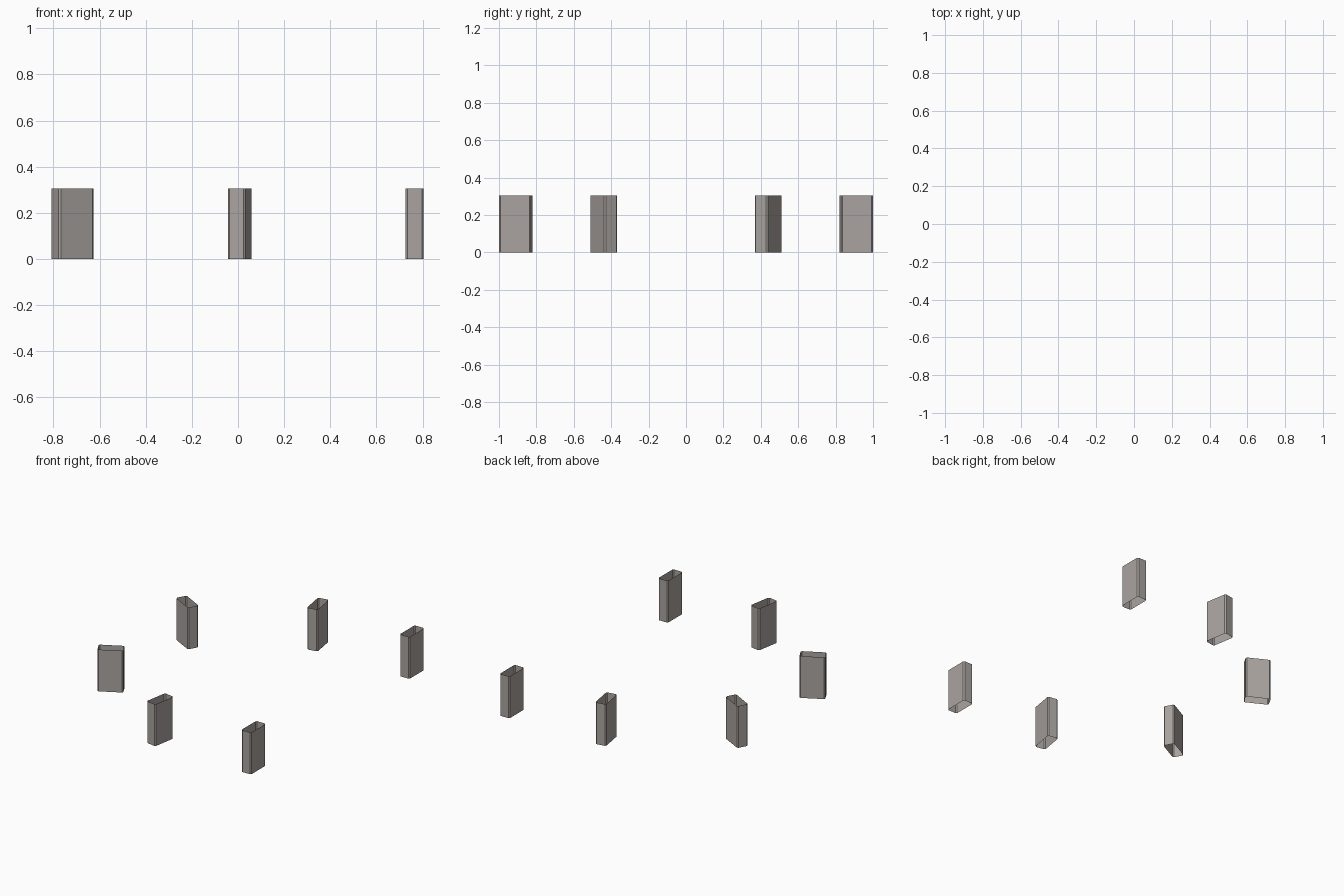
import bpy, bmesh, math

if "Cube" in bpy.data.objects:
    bpy.data.objects.remove(bpy.data.objects["Cube"])

HEIGHT = 0.305
HX, HY, CH = 0.039, 0.086, 0.008   # half width, half length, corner chamfer

grey = bpy.data.materials.new("warm_grey")
grey.diffuse_color = (0.40, 0.37, 0.35, 1.0)
grey.use_nodes = True
grey.node_tree.nodes["Principled BSDF"].inputs["Base Color"].default_value = grey.diffuse_color


def sleeve(name, x, y, turn):
    """Open-ended rectangular sleeve with chamfered corners, turned clockwise."""
    profile = [(HX, -HY + CH), (HX, HY - CH), (HX - CH, HY), (-HX + CH, HY),
               (-HX, HY - CH), (-HX, -HY + CH), (-HX + CH, -HY), (HX - CH, -HY)]
    c, s = math.cos(-turn), math.sin(-turn)
    pts = [(x + px * c - py * s, y + px * s + py * c) for px, py in profile]
    bm = bmesh.new()
    low = [bm.verts.new((px, py, 0)) for px, py in pts]
    top = [bm.verts.new((px, py, HEIGHT)) for px, py in pts]
    n = len(pts)
    for i in range(n):
        j = (i + 1) % n
        bm.faces.new((low[i], low[j], top[j], top[i]))
    me = bpy.data.meshes.new(name)
    bm.to_mesh(me)
    bm.free()
    me.materials.append(grey)
    ob = bpy.data.objects.new(name, me)
    bpy.context.collection.objects.link(ob)


# Three pairs of leg sleeves, mirrored across y
for label, x, y, deg in (("right", 0.766, 0.914, 0),
                         ("middle", 0.008, 0.910, 9.7),
                         ("left", -0.718, 0.440, 62)):
    for side, sgn in (("front", -1), ("back", 1)):
        sleeve(f"{label}_{side}_leg", x, sgn * y, -sgn * math.radians(deg))
